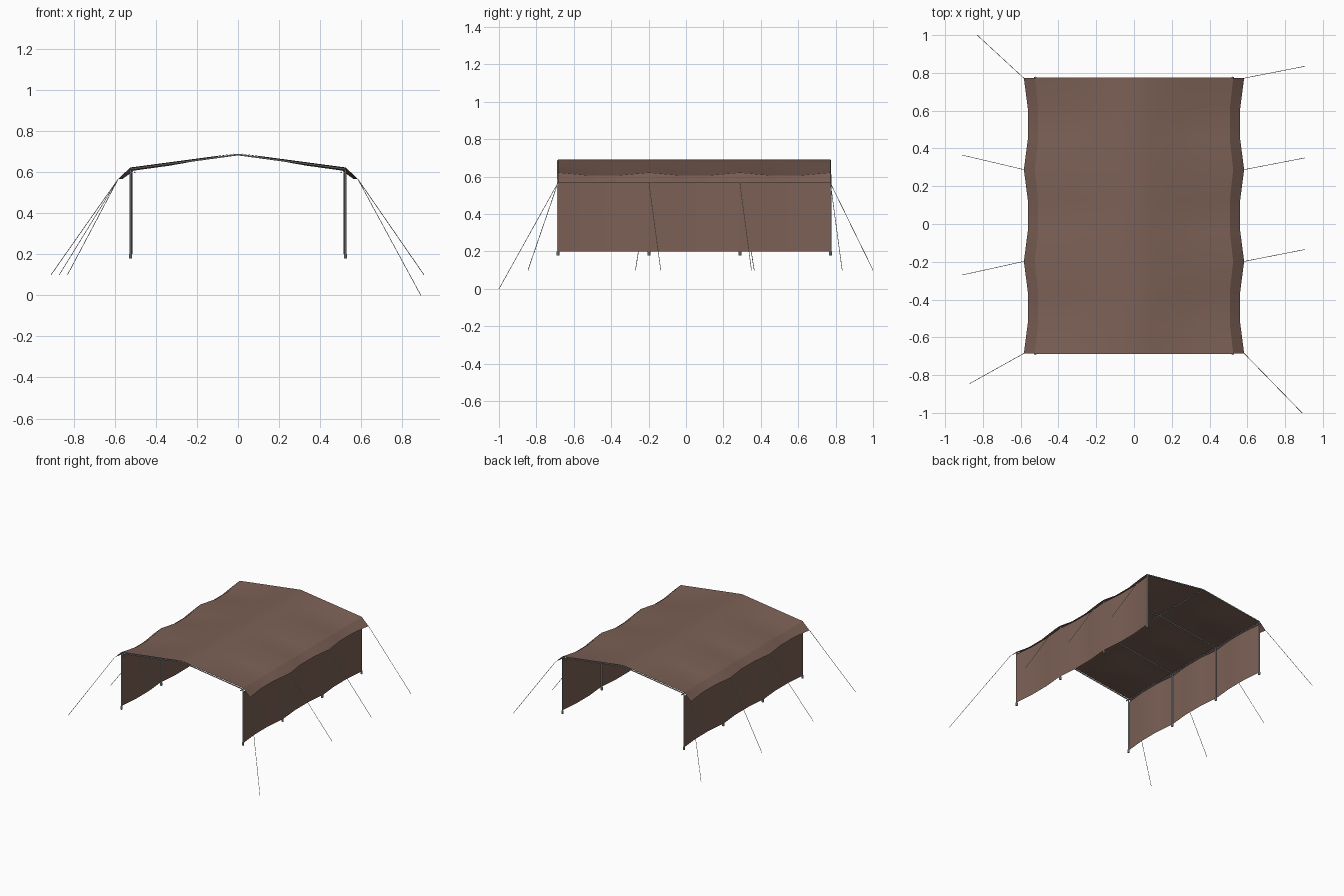
import bpy, bmesh, math
from mathutils import Vector

cube = bpy.data.objects.get("Cube")
if cube:
    bpy.data.objects.remove(cube, do_unlink=True)

FRAMES = [-0.685, -0.198, 0.288, 0.772]   # y of each pole frame
STEPS = 3                                  # fabric segments per bay
RIDGE_Z, EAVE_Z, EAVE_X = 0.692, 0.622, 0.525


def material(name, rgb, rough=0.8):
    m = bpy.data.materials.new(name)
    m.use_nodes = True
    m.diffuse_color = (*rgb, 1)
    bsdf = m.node_tree.nodes["Principled BSDF"]
    bsdf.inputs["Base Color"].default_value = (*rgb, 1)
    bsdf.inputs["Roughness"].default_value = rough
    return m


fabric = material("brown canvas", (0.2, 0.118, 0.092))
metal = material("pale grey metal", (0.40, 0.46, 0.46), 0.5)
cord = material("pale grey cord", (0.48, 0.54, 0.52))


def finish(bm, name, mat):
    me = bpy.data.meshes.new(name)
    bm.to_mesh(me)
    bm.free()
    ob = bpy.data.objects.new(name, me)
    bpy.context.collection.objects.link(ob)
    me.materials.append(mat)
    bpy.ops.object.select_all(action='DESELECT')
    ob.select_set(True)
    bpy.context.view_layer.objects.active = ob
    bpy.ops.object.shade_smooth_by_angle(angle=math.radians(22))


def sheet(name, rows, mat):
    """Skin a grid of points, one row per station."""
    bm = bmesh.new()
    grid = [[bm.verts.new(p) for p in row] for row in rows]
    for a, b in zip(grid, grid[1:]):
        for i in range(len(a) - 1):
            bm.faces.new((a[i], a[i + 1], b[i + 1], b[i]))
    finish(bm, name, mat)


def rod(bm, a, b, r, sides=8):
    """Add a cylinder between two points."""
    a, b = Vector(a), Vector(b)
    d = b - a
    mat = d.to_track_quat('Z', 'Y').to_matrix().to_4x4()
    mat.translation = (a + b) / 2
    bmesh.ops.create_cone(bm, cap_ends=True, segments=sides, radius1=r,
                          radius2=r, depth=d.length, matrix=mat)


# Stations along the tent: y, and how slack the fabric hangs there
stations = [(FRAMES[0], 0)]
for y0, y1 in zip(FRAMES, FRAMES[1:]):
    for i in range(1, STEPS + 1):
        stations.append((y0 + (y1 - y0) * i / STEPS, 0 if i == STEPS else 1))


# Roof canvas with sagging bays and a sloping flap along each eave
def roof_half(y, slack):
    pts = []
    for i in range(7):
        u = i / 6
        hang = min(1, u * 1.8) ** 2 * 0.015 * slack
        pts.append(((EAVE_X - 0.018 * slack) * u, y,
                    RIDGE_Z + (EAVE_Z - RIDGE_Z) * u - hang))
    pts.append((0.583 - 0.021 * slack, y, 0.566))
    return pts


roof = []
for y, slack in stations:
    half = roof_half(y, slack)
    roof.append([(-x, yy, z) for x, yy, z in half[:0:-1]] + half)
sheet("roof_canvas", roof, fabric)

# Side walls, pulled slightly inward between the poles
for side, label in ((1, "left"), (-1, "right")):
    rows = [[(side * (0.529 - 0.015 * s), y, z)
             for z in (0.20, 0.40, 0.598)] for y, s in stations]
    sheet(label + "_wall", rows, fabric)

# Upright poles with feet
for side, label in ((1, "left"), (-1, "right")):
    bm = bmesh.new()
    x = side * 0.523
    for y in FRAMES:
        rod(bm, (x, y, 0.19), (x, y, 0.612), 0.005)
        rod(bm, (x, y, 0.178), (x, y, 0.20), 0.008)
    finish(bm, label + "_poles", metal)

# Rafters, ridge bar and eave bars, all under the canvas
bm = bmesh.new()
for y in FRAMES:
    for side in (1, -1):
        rod(bm, (0, y, RIDGE_Z - 0.007), (side * 0.522, y, EAVE_Z - 0.008), 0.004)
rod(bm, (0, FRAMES[0], RIDGE_Z - 0.007), (0, FRAMES[-1], RIDGE_Z - 0.007), 0.003)
for side in (1, -1):
    x = side * 0.502
    rod(bm, (x, FRAMES[0], 0.598), (x, FRAMES[-1], 0.598), 0.004)
finish(bm, "roof_frame", metal)

# Guy ropes from the flap corners to the ground
anchors = {
    "left": [(0.89, -1.0, 0.0), (0.905, -0.135, 0.1), (0.905, 0.35, 0.1), (0.905, 0.835, 0.1)],
    "right": [(-0.87, -0.845, 0.1), (-0.91, -0.27, 0.1), (-0.91, 0.365, 0.1), (-0.83, 1.0, 0.1)],
}
for label, ends in anchors.items():
    bm = bmesh.new()
    for y, end in zip(FRAMES, ends):
        rod(bm, (math.copysign(0.583, end[0]), y, 0.566), end, 0.0016, 6)
    finish(bm, label + "_guy_ropes", cord)
